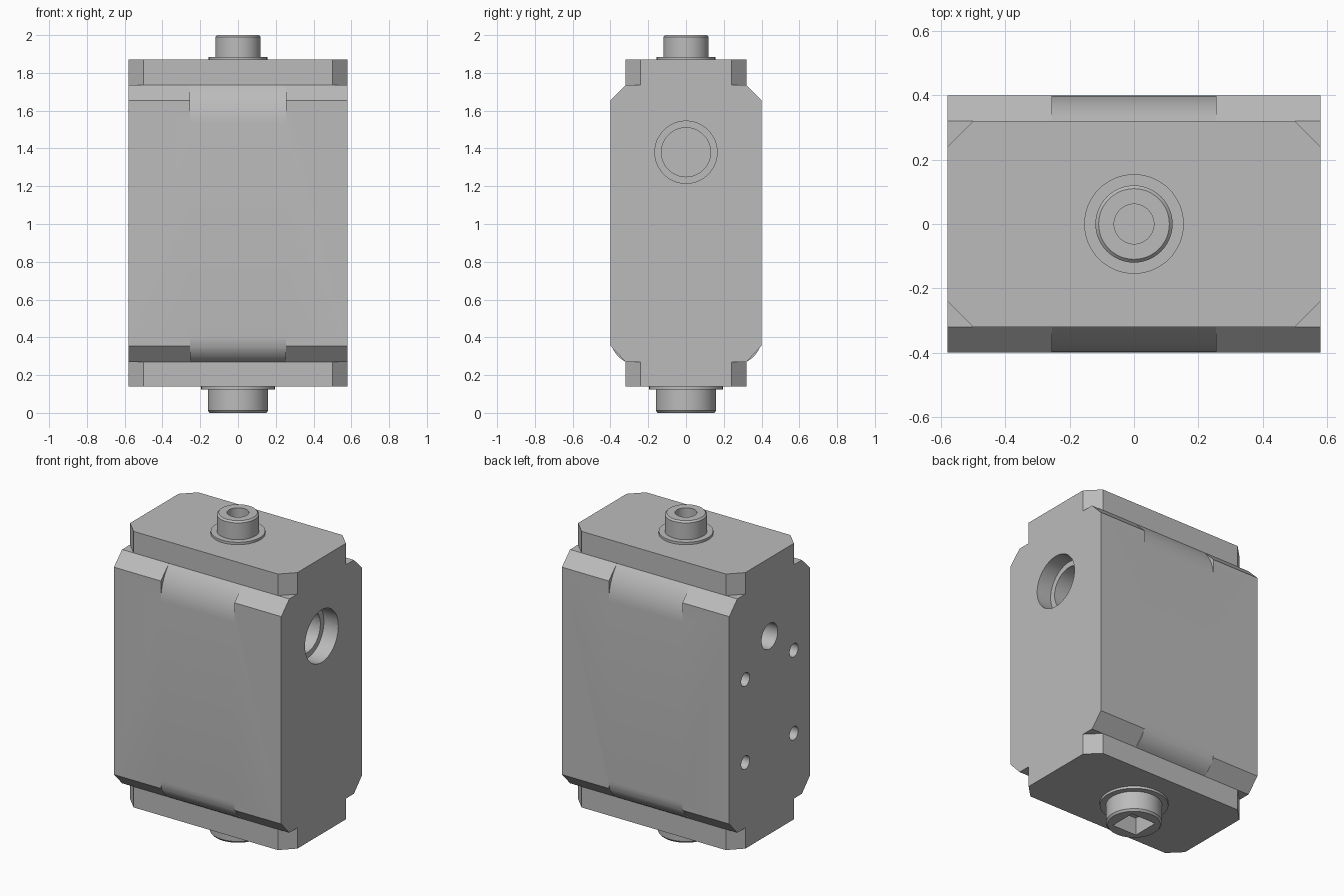
import bpy, bmesh, math
from mathutils import Matrix

old = bpy.data.objects.get("Cube")
if old:
    bpy.data.objects.remove(old, do_unlink=True)

# One plain grey for the whole casting
grey = bpy.data.materials.new("plain_grey")
grey.use_nodes = True
grey.diffuse_color = (0.5, 0.5, 0.5, 1)
grey.node_tree.nodes["Principled BSDF"].inputs["Base Color"].default_value = (0.5, 0.5, 0.5, 1)

HALF_X, FACE_Y, CAP_Y, SLOT_X = 0.58, 0.40, 0.32, 0.255
CAP_LOW, CAP_HIGH = 0.27, 1.735


def make(name, bm):
    bmesh.ops.remove_doubles(bm, verts=bm.verts, dist=1e-5)
    bmesh.ops.recalc_face_normals(bm, faces=bm.faces)
    mesh = bpy.data.meshes.new(name)
    bm.to_mesh(mesh)
    bm.free()
    mesh.materials.append(grey)
    ob = bpy.data.objects.new(name, mesh)
    bpy.context.collection.objects.link(ob)
    return ob


def prism(name, points, vec):
    """Extrude a flat outline along vec."""
    bm = bmesh.new()
    face = bm.faces.new([bm.verts.new(p) for p in points])
    new = bmesh.ops.extrude_face_region(bm, geom=[face], use_keep_orig=True)["geom"]
    bmesh.ops.translate(bm, vec=vec, verts=[v for v in new if isinstance(v, bmesh.types.BMVert)])
    return make(name, bm)


def side_prism(name, half, x0, x1):
    """Mirror a (y, z) half profile and extrude it along x."""
    outline = half + [(-y, z) for y, z in reversed(half)]
    return prism(name, [(x0, y, z) for y, z in outline], (x1 - x0, 0, 0))


def lathe(name, profile):
    """Turn a (radius, z) profile about the vertical axis."""
    bm = bmesh.new()
    verts = [bm.verts.new((r, 0, z)) for r, z in profile]
    edges = [bm.edges.new(pair) for pair in zip(verts, verts[1:])]
    bmesh.ops.spin(bm, geom=verts + edges, cent=(0, 0, 0), axis=(0, 0, 1),
                   angle=math.tau, steps=48, use_merge=True)
    return make(name, bm)


def drill(name, x, y, z, radius, depth):
    """Cylinder cutter along x, centred on a side face."""
    bm = bmesh.new()
    bmesh.ops.create_cone(bm, cap_ends=True, segments=48, radius1=radius, radius2=radius,
                          depth=2 * depth,
                          matrix=Matrix.Translation((x, y, z)) @ Matrix.Rotation(math.pi / 2, 4, "Y"))
    return make(name, bm)


def combine(ob, tools, operation):
    bpy.context.view_layer.objects.active = ob
    for tool in tools:
        mod = ob.modifiers.new("combine", "BOOLEAN")
        mod.operation, mod.solver, mod.object = operation, "EXACT", tool
        bpy.ops.object.modifier_apply(modifier=mod.name)
        bpy.data.objects.remove(tool, do_unlink=True)


def finish(ob):
    bpy.ops.object.select_all(action="DESELECT")
    ob.select_set(True)
    bpy.context.view_layer.objects.active = ob
    bpy.ops.object.shade_smooth_by_angle(angle=math.radians(30))


def round_over(start_z, end_z, steps=8):
    """Arc tangent to the face at start_z, reaching the cap at end_z."""
    drop, run = FACE_Y - CAP_Y, end_z - start_z
    radius = (run ** 2 + drop ** 2) / (2 * drop)
    sweep = math.asin(run / radius)
    return [(FACE_Y - radius * (1 - math.cos(sweep * i / steps)),
             start_z + radius * math.sin(sweep * i / steps)) for i in range(steps + 1)]


# Core column with clipped corners, showing as the two end caps
quarter = [(HALF_X, 0.24), (0.5, CAP_Y)]
half_plan = quarter + [(-x, y) for x, y in reversed(quarter)]
plan = half_plan + [(-x, -y) for x, y in half_plan]
body = prism("housing", [(x, y, 0.14) for x, y in plan], (0, 0, 1.73))

# Chamfered shoulders either side of a rounded middle
shoulder = [(CAP_Y, CAP_LOW), (FACE_Y, 0.355), (FACE_Y, 1.655), (CAP_Y, CAP_HIGH)]
middle = round_over(0.40, CAP_LOW)[::-1] + round_over(1.53, CAP_HIGH)
combine(body, [side_prism("left_shoulder", shoulder, SLOT_X, HALF_X),
               side_prism("right_shoulder", shoulder, -HALF_X, -SLOT_X),
               side_prism("middle", middle, -SLOT_X, SLOT_X)], "UNION")

# Stepped port on the left, smaller port and four screw holes on the right
cutters = [drill("port_mouth", HALF_X, 0, 1.38, 0.165, 0.1),
           drill("port_bore", HALF_X, 0, 1.38, 0.13, 0.2),
           drill("small_port", -HALF_X, 0, 1.38, 0.08, 0.2)]
for y in (-0.24, 0.24):
    for z in (0.68, 1.2):
        cutters.append(drill("screw_hole", -HALF_X, y, z, 0.042, 0.15))
combine(body, cutters, "DIFFERENCE")

# Clear seams left on flat faces
tidy = body.modifiers.new("tidy", "DECIMATE")
tidy.decimate_type, tidy.angle_limit = "DISSOLVE", math.radians(0.5)
bpy.ops.object.modifier_apply(modifier=tidy.name)
finish(body)

# Top fitting with collar and round bore
finish(lathe("top_fitting", [(0, 1.92), (0.062, 1.92), (0.062, 2), (0.11, 2), (0.12, 1.99),
                             (0.12, 1.885), (0.155, 1.885), (0.155, 1.86), (0, 1.86)]))

# Bottom fitting with collar and square socket
bottom = lathe("bottom_fitting", [(0, 0), (0.15, 0), (0.16, 0.012), (0.16, 0.125),
                                  (0.195, 0.125), (0.195, 0.15), (0, 0.15)])
s = 0.085
socket = prism("socket", [(s, s, -0.05), (-s, s, -0.05), (-s, -s, -0.05), (s, -s, -0.05)], (0, 0, 0.16))
combine(bottom, [socket], "DIFFERENCE")
finish(bottom)
